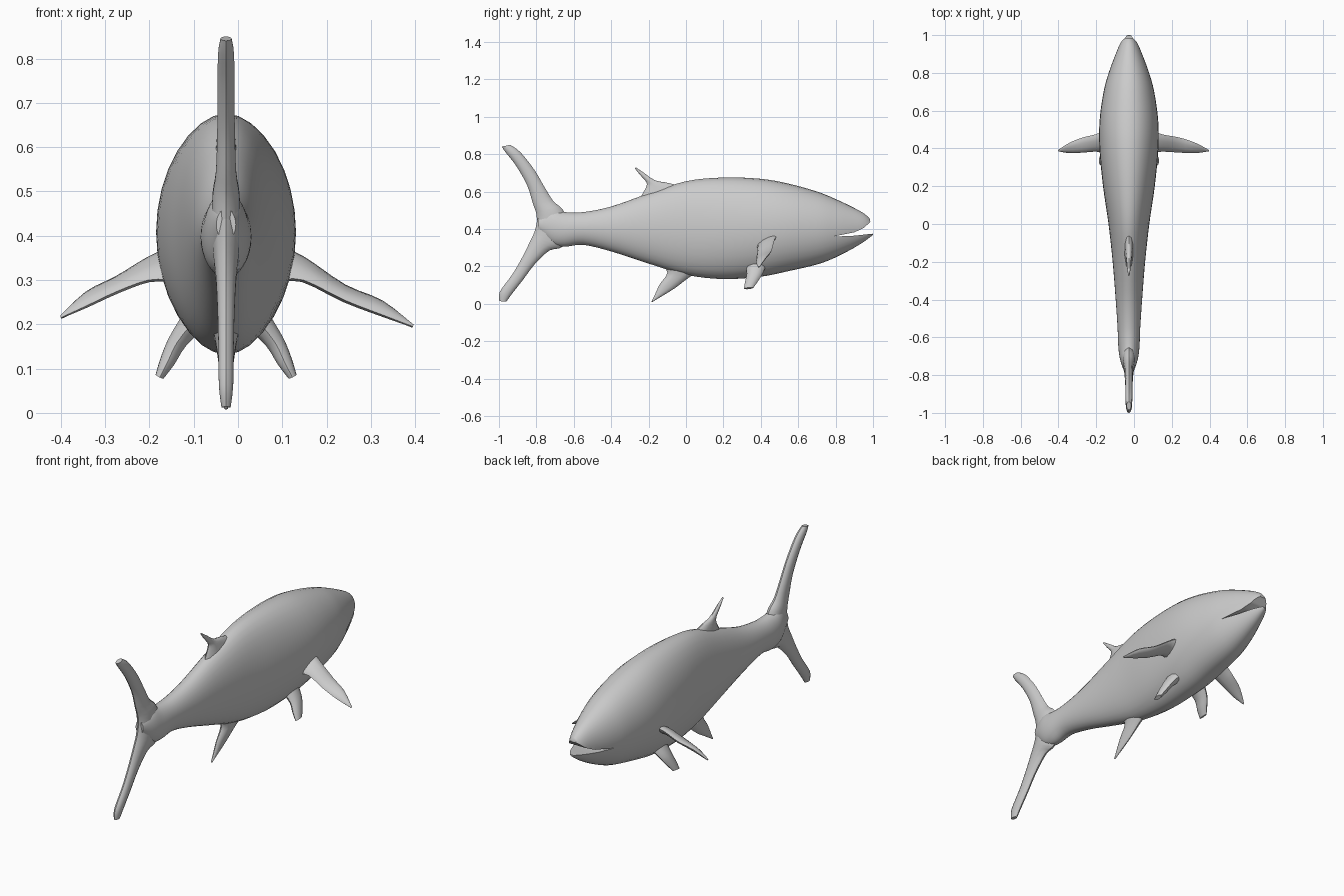
import bpy, bmesh, math
from mathutils import Vector as V

if "Cube" in bpy.data.objects:
    bpy.data.objects.remove(bpy.data.objects["Cube"])

CX = -0.027  # the fish's middle plane

grey = bpy.data.materials.new("plain grey")
grey.diffuse_color = (0.6, 0.6, 0.6, 1)
grey.use_nodes = True
grey.node_tree.nodes["Principled BSDF"].inputs["Base Color"].default_value = grey.diffuse_color


def make_object(name, bm):
    bmesh.ops.recalc_face_normals(bm, faces=bm.faces)
    me = bpy.data.meshes.new(name)
    bm.to_mesh(me)
    bm.free()
    me.materials.append(grey)
    ob = bpy.data.objects.new(name, me)
    bpy.context.collection.objects.link(ob)
    return ob


def smooth(ob, angle=40):
    bpy.ops.object.select_all(action='DESELECT')
    ob.select_set(True)
    bpy.context.view_layer.objects.active = ob
    bpy.ops.object.shade_smooth_by_angle(angle=math.radians(angle))


def spline(rows, steps):
    """Catmull-Rom interpolation through rows of numbers."""
    out = []
    for i in range(len(rows) - 1):
        quad = [rows[max(i - 1, 0)], rows[i], rows[i + 1], rows[min(i + 2, len(rows) - 1)]]
        for s in range(steps):
            t = s / steps
            out.append([0.5 * (2 * b + (c - a) * t + (2 * a - 5 * b + 4 * c - d) * t * t
                               + (3 * b - a - 3 * c + d) * t ** 3) for a, b, c, d in zip(*quad)])
    return out + [list(rows[-1])]


def loft(name, rows, side, n, steps):
    """Oval rings between two edge points; row = edge 1, edge 2, half thickness."""
    bm = bmesh.new()
    rings = []
    for r in spline(rows, steps):
        p, q = V(r[0:3]), V(r[3:6])
        mid, half = (p + q) / 2, (p - q) / 2
        rings.append([bm.verts.new(mid + half * math.cos(k * math.tau / n)
                                   + V(side) * r[6] * math.sin(k * math.tau / n)) for k in range(n)])
    for a, b in zip(rings, rings[1:]):
        for k in range(n):
            bm.faces.new((a[k], a[(k + 1) % n], b[(k + 1) % n], b[k]))
    bm.faces.new(rings[0])
    bm.faces.new(rings[-1])
    return make_object(name, bm)


def flat_fin(name, rows):
    """Upright fin on the middle plane; row = y1, z1, y2, z2, half thickness."""
    ob = loft(name, [(CX, a, b, CX, c, d, t) for a, b, c, d, t in rows], (1, 0, 0), 10, 3)
    smooth(ob)


# Body: y at top, top z, y at bottom, bottom z, half width
sections = [
    (-.79, .46, -.79, .39, .022), (-.72, .50, -.72, .32, .046), (-.65, .49, -.65, .305, .056),
    (-.55, .49, -.55, .315, .06), (-.4, .52, -.4, .28, .07), (-.2, .59, -.2, .215, .086),
    (0, .655, 0, .155, .108), (.2, .675, .2, .132, .137), (.4, .668, .4, .145, .156),
    (.55, .642, .55, .175, .155), (.7, .60, .7, .21, .134), (.8, .56, .8, .248, .107),
    (.9, .512, .9, .30, .07), (.955, .48, .96, .338, .045), (.982, .455, 1.0, .368, .022)]
body = loft("body", [(CX, a, b, CX, c, d, w) for a, b, c, d, w in sections], (1, 0, 0), 32, 4)

# Mouth: curved wedge cut between the jaws
wedge = [(.79, .36), (.88, .362), (1.05, .38), (1.05, .46), (.985, .437), (.95, .405), (.90, .382)]
bm = bmesh.new()
left = [bm.verts.new((CX - .3, y, z)) for y, z in wedge]
right = [bm.verts.new((CX + .3, y, z)) for y, z in wedge]
bm.faces.new(left)
bm.faces.new(right)
for k in range(len(wedge)):
    j = (k + 1) % len(wedge)
    bm.faces.new((left[k], left[j], right[j], right[k]))
cutter = make_object("mouth_cutter", bm)
cutter.hide_render = True
mod = body.modifiers.new("mouth", 'BOOLEAN')
mod.operation, mod.solver, mod.object = 'DIFFERENCE', 'EXACT', cutter
bpy.context.view_layer.objects.active = body
bpy.ops.object.modifier_apply(modifier="mouth")
bpy.data.objects.remove(cutter)
smooth(body)

# Tail fin lobes
flat_fin("tail_upper_lobe", [
    (-.63, .43, -.797, .42, .034), (-.66, .505, -.80, .48, .032), (-.71, .55, -.82, .54, .024),
    (-.76, .63, -.85, .635, .021), (-.81, .715, -.91, .74, .02), (-.885, .81, -.965, .81, .019),
    (-.94, .85, -.985, .84, .013)])
flat_fin("tail_lower_lobe", [
    (-.63, .40, -.797, .44, .034), (-.66, .305, -.81, .385, .03), (-.73, .285, -.84, .32, .024),
    (-.81, .21, -.88, .24, .02), (-.87, .13, -.93, .155, .018), (-.925, .06, -.995, .065, .017),
    (-.96, .012, -.998, .014, .011)])

# Back and belly fins
flat_fin("dorsal_fin", [
    (.0, .62, -.25, .56, .026), (-.09, .645, -.215, .62, .018), (-.165, .66, -.212, .65, .013),
    (-.225, .70, -.245, .688, .009), (-.27, .73, -.272, .722, .004)])
flat_fin("anal_fin", [
    (.09, .18, -.13, .22, .035), (.02, .143, -.10, .165, .024), (-.06, .083, -.14, .105, .015),
    (-.13, .04, -.165, .052, .01), (-.182, .008, -.186, .01, .004)])

# Paired fins
for word, s, tip, drop in (("right", 1, .422, 0), ("left", -1, .373, .02)):
    def px(f):
        return CX + s * f
    m = .14 + (tip - .14) * .45
    n = .14 + (tip - .14) * .75
    fin = loft(word + "_pectoral_fin", [
        (px(.12), .50, .37, px(.12), .375, .30, .024),
        (px(.175), .475, .347, px(.175), .383, .30, .017),
        (px(m), .458, .285 + drop, px(m), .378, .255 + drop, .014),
        (px(n), .43, .25 + drop, px(n), .375, .222 + drop, .012),
        (px(tip), .393, .197 + drop, px(tip), .385, .195 + drop, .004)], (s * .35, -.3, .9), 10, 3)
    smooth(fin)
    fin = loft(word + "_pelvic_fin", [
        (px(.07), .43, .21, px(.07), .32, .21, .034),
        (px(.11), .41, .16, px(.11), .325, .16, .024),
        (px(.132), .385, .12, px(.132), .315, .115, .019),
        (px(.15), .36, .085, px(.15), .31, .08, .011)], (.85, 0, s * .4), 10, 3)
    smooth(fin)
